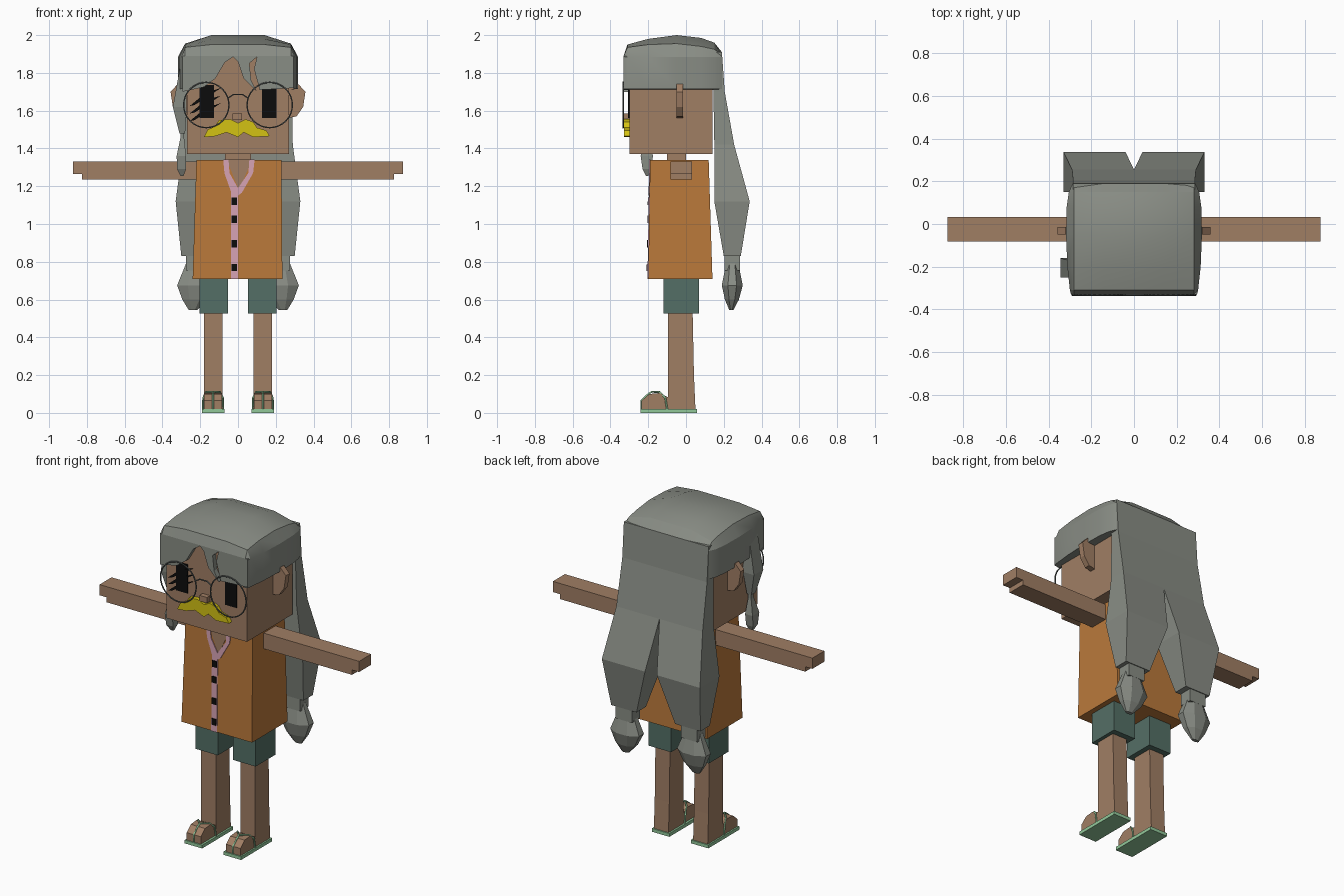
import bpy, bmesh, math
from mathutils import Vector

if "Cube" in bpy.data.objects:
    bpy.data.objects.remove(bpy.data.objects["Cube"], do_unlink=True)


def material(name, r, g, b):
    lin = [((c / 255 + 0.055) / 1.055) ** 2.4 if c > 10 else c / 3295 for c in (r, g, b)]
    m = bpy.data.materials.new(name)
    m.use_nodes = True
    m.diffuse_color = (*lin, 1)
    m.node_tree.nodes["Principled BSDF"].inputs["Base Color"].default_value = (*lin, 1)
    return m


SKIN = material("brown skin", 160, 126, 100)
HAIR = material("grey hair", 137, 141, 133)
ORANGE = material("orange shirt", 186, 121, 59)
PINK = material("pink trim", 214, 163, 180)
BLACK = material("black", 12, 12, 12)
YELLOW = material("yellow moustache", 212, 194, 20)
TEAL = material("teal shorts", 84, 111, 102)
GREEN = material("light green sandal", 146, 200, 154)
RIM = material("grey wire", 85, 90, 88)


def finish(name, bm, mat, mirror=False, smooth=False):
    bmesh.ops.recalc_face_normals(bm, faces=bm.faces)
    me = bpy.data.meshes.new(name)
    bm.to_mesh(me)
    bm.free()
    ob = bpy.data.objects.new(name, me)
    me.materials.append(mat)
    bpy.context.collection.objects.link(ob)
    if mirror:
        ob.modifiers.new("mirror", "MIRROR")
    if smooth:
        bpy.ops.object.select_all(action="DESELECT")
        ob.select_set(True)
        bpy.context.view_layer.objects.active = ob
        bpy.ops.object.shade_smooth_by_angle(angle=math.radians(25))
    return ob


def loft(name, rings, mat, closed=True, caps=True, **kw):
    """Skin a list of equal-length point rings."""
    bm = bmesh.new()
    rows = [[bm.verts.new(p) for p in ring] for ring in rings]
    n = len(rows[0])
    for a, b in zip(rows, rows[1:]):
        for i in range(n if closed else n - 1):
            j = (i + 1) % n
            bm.faces.new((a[i], a[j], b[j], b[i]))
    if caps:
        bm.faces.new(rows[0])
        bm.faces.new(rows[-1])
    return finish(name, bm, mat, **kw)


def rect(z, x0, x1, y0, y1):
    return [(x0, y0, z), (x1, y0, z), (x1, y1, z), (x0, y1, z)]


def rects(name, sections, mat, **kw):
    return loft(name, [rect(*s) for s in sections], mat, **kw)


def box(name, x0, x1, y0, y1, z0, z1, mat, **kw):
    return rects(name, [(z0, x0, x1, y0, y1), (z1, x0, x1, y0, y1)], mat, **kw)


def prism(name, outline, y0, y1, mat, **kw):
    """Extrude a front outline (x, z) along y."""
    return loft(name, [[(x, y, z) for x, z in outline] for y in (y0, y1)], mat, **kw)


def side_prism(name, outline, x0, x1, mat, **kw):
    """Extrude a side outline (y, z) along x."""
    return loft(name, [[(x, y, z) for y, z in outline] for x in (x0, x1)], mat, **kw)


def wire(name, points, radius, mat, cyclic=False, mirror=False):
    cu = bpy.data.curves.new(name, "CURVE")
    cu.dimensions = "3D"
    cu.bevel_depth = radius
    cu.bevel_resolution = 1
    sp = cu.splines.new("POLY")
    sp.points.add(len(points) - 1)
    for p, co in zip(sp.points, points):
        p.co = (*co, 1)
    sp.use_cyclic_u = cyclic
    cu.materials.append(mat)
    ob = bpy.data.objects.new(name, cu)
    bpy.context.collection.objects.link(ob)
    if mirror:
        ob.modifiers.new("mirror", "MIRROR")


# Head, neck, ears and nose
box("head", -.27, .27, -.3, .14, 1.37, 1.9, SKIN)
box("neck", -.07, .07, -.1, 0, 1.32, 1.38, SKIN)
prism("ears", [(.26, 1.73), (.32, 1.74), (.357, 1.7), (.345, 1.62), (.31, 1.57), (.26, 1.56)],
      -.05, -.015, SKIN, mirror=True)
box("nose", -.028, .022, -.33, -.29, 1.55, 1.585, SKIN)

# Eyes, with scratch strokes over the right one
box("eyes", .127, .203, -.306, -.299, 1.56, 1.735, BLACK, mirror=True)
for k in range(3):
    z = 1.545 + k * .04
    prism("eye_stroke", [(-.255, z), (-.23, z + .005), (-.09, z + .095), (-.17, z + .07)],
          -.308, -.3, BLACK)

# Moustache
prism("moustache", [(-.18, 1.46), (-.16, 1.5), (-.125, 1.515), (-.1, 1.55), (-.04, 1.555),
                    (0, 1.535), (.04, 1.555), (.08, 1.54), (.1, 1.51), (.15, 1.495),
                    (.168, 1.465), (.08, 1.46), (.03, 1.485), (0, 1.46), (-.06, 1.485),
                    (-.12, 1.465)], -.328, -.298, YELLOW)

# Glasses
circle = [math.tau * i / 32 for i in range(32)]
wire("glasses_rims", [(.168 + .12 * math.cos(a), -.333, 1.63 + .12 * math.sin(a)) for a in circle],
     .004, RIM, cyclic=True, mirror=True)
wire("glasses_bridge", [(-.055, -.333, 1.665), (-.025, -.333, 1.685), (.025, -.333, 1.685),
                        (.055, -.333, 1.665)], .004, RIM)

# Hair crown with side skirts, lofted from front to back
crown = []
for y, top, drop, w in [(-.33, 1.89, 0, .295), (-.31, 1.95, .015, .3), (-.2, 1.98, .03, .312),
                        (-.05, 2, .045, .318), (.08, 1.985, .045, .315), (.15, 1.96, .035, .305),
                        (.19, 1.91, .015, .287)]:
    half = [(.26, 1.71), (w, 1.715), (w, 1.885), (.28, top - drop), (.14, top)]
    crown.append([(-x, y, z) for x, z in half] + [(x, y, z) for x, z in reversed(half)])
loft("hair_crown", crown, HAIR, closed=False, caps=False, smooth=True)

# Fringe with two partings
prism("fringe", [(-.295, 1.89), (-.295, 1.7), (-.18, 1.725), (-.12, 1.77), (-.07, 1.855),
                 (-.025, 1.885), (0, 1.86), (.03, 1.77), (.1, 1.7), (.07, 1.76), (.06, 1.85),
                 (.1, 1.885), (.085, 1.82), (.115, 1.71), (.295, 1.72), (.295, 1.89)],
      -.33, -.296, HAIR)

# Long back hair splitting into two locks with tied ends
rects("back_locks", [(1.91, 0, .285, .13, .19), (1.7, 0, .285, .145, .205),
                     (1.42, 0, .29, .15, .255), (1.12, .04, .33, .15, .337),
                     (.83, .13, .3, .2, .29)], HAIR, mirror=True)
box("hair_ties", .165, .275, .205, .285, .755, .835, HAIR, mirror=True)


def tuft(z, x, y, rx, ry):
    return [(x + rx * math.cos(a), y + ry * math.sin(a), z) for a in circle[2::4]]


loft("lock_ends", [tuft(.79, .225, .245, .055, .035), tuft(.675, .225, .245, .105, .06),
                   tuft(.6, .23, .243, .07, .04), tuft(.545, .238, .24, .025, .012)],
     HAIR, mirror=True)

# Thin braid hanging in front of the right ear
rects("side_braid", [(1.84, -.305, -.27, -.25, -.17), (1.62, -.345, -.272, -.25, -.16),
                     (1.48, -.31, -.28, -.225, -.185)], HAIR)
rects("side_braid_end", [(1.48, -.305, -.285, -.215, -.19), (1.455, -.305, -.285, -.215, -.19),
                         (1.36, -.325, -.275, -.24, -.175), (1.29, -.322, -.275, -.23, -.185),
                         (1.255, -.305, -.288, -.212, -.2)], HAIR)

# Shirt
rects("shirt", [(.71, -.24, .235, -.2, .14), (1.34, -.22, .23, -.19, .12)], ORANGE)


def shirt_plate(name, outline, lift, mat):
    # Lay a thin plate on the slightly leaning shirt front
    rings = [[(x, -.2 + .01 * (z - .71) / .63 - o, z) for x, z in outline] for o in (lift, -.002)]
    loft(name, rings, mat)


shirt_plate("chest_opening", [(-.06, 1.341), (.075, 1.341), (.005, 1.18)], .002, SKIN)
shirt_plate("right_collar", [(-.078, 1.341), (-.05, 1.341), (-.045, 1.27), (0, 1.19), (0, 1.15),
                             (-.035, 1.165), (-.072, 1.27)], .005, PINK)
shirt_plate("left_collar", [(.088, 1.341), (.06, 1.341), (.055, 1.27), (0, 1.19), (0, 1.15),
                            (.02, 1.165), (.08, 1.27)], .005, PINK)
shirt_plate("placket", [(-.038, .71), (0, .71), (0, 1.17), (-.038, 1.17)], .004, PINK)
for z in (1.12, 1.025, .895, .77):
    shirt_plate("button", [(-.034, z - .019), (-.004, z - .019), (-.004, z + .019),
                           (-.034, z + .019)], .009, BLACK)

# Arms with a stepped hand
prism("arms", [(.2, 1.235), (.825, 1.235), (.825, 1.265), (.873, 1.265), (.873, 1.33),
               (.2, 1.33)], -.083, .032, SKIN, mirror=True)

# Shorts, legs and feet
box("shorts", .052, .203, -.12, .07, .525, .715, TEAL, mirror=True)
rects("legs", [(.02, .083, .181, -.095, .05), (.2, .083, .181, -.095, .042),
               (.54, .083, .181, -.095, .035)], SKIN, mirror=True)
side_prism("feet", [(-.09, .02), (-.235, .02), (-.235, .065), (-.195, .1), (-.14, .105),
                    (-.09, .08)], .085, .181, SKIN, mirror=True)

# Sandals: sole, cross strap and toe strap
box("sandal_soles", .072, .19, -.242, .057, 0, .02, GREEN, mirror=True)
wire("sandal_straps", [(.078, -.1, .02), (.08, -.11, .08), (.095, -.14, .11), (.132, -.18, .112),
                       (.17, -.14, .11), (.184, -.11, .08), (.186, -.1, .02)], .005, GREEN, mirror=True)
wire("toe_straps", [(.132, -.18, .112), (.132, -.2, .1), (.132, -.237, .066), (.132, -.237, .02)],
     .005, GREEN, mirror=True)
